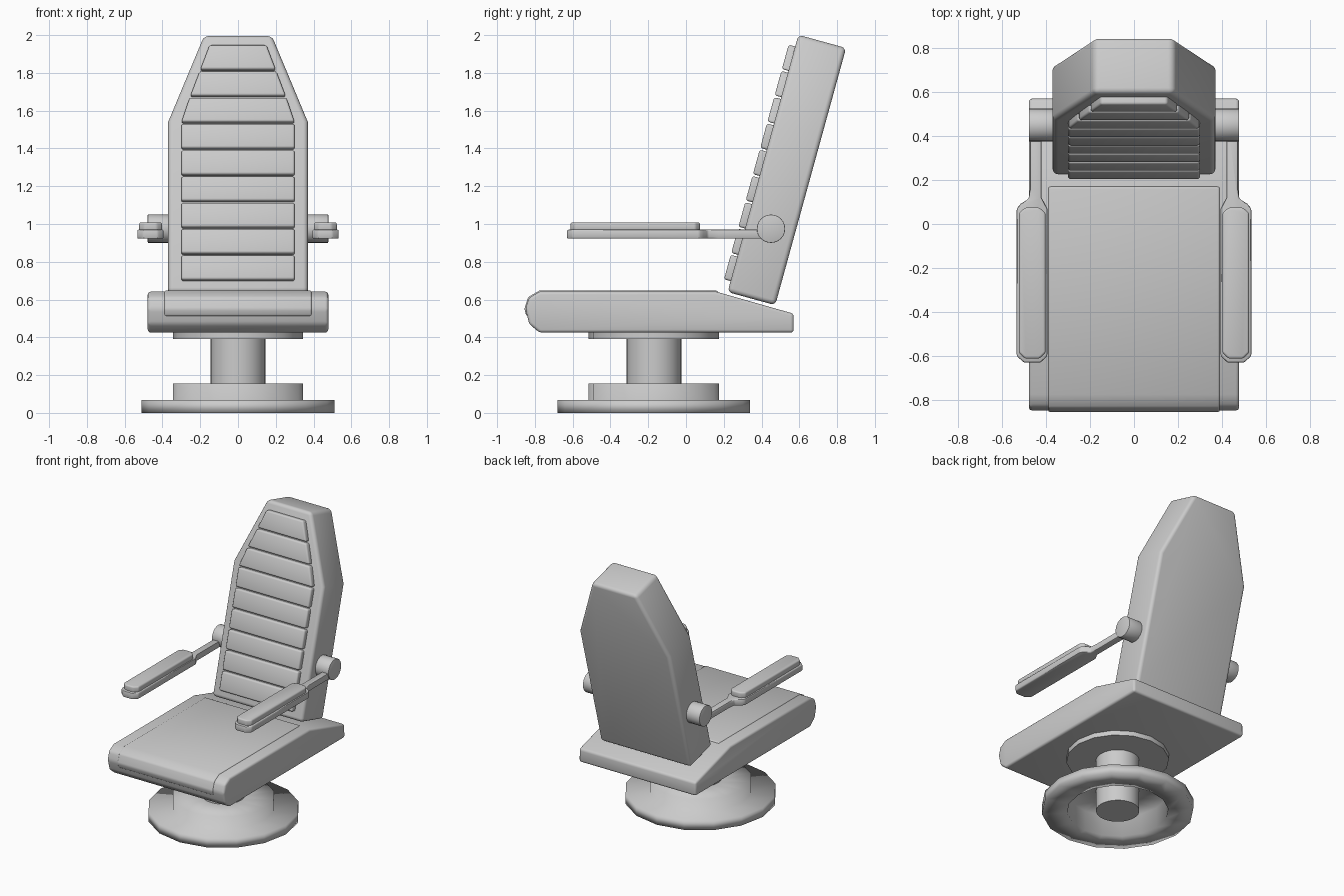
import bpy, bmesh
from math import sin, cos, pi, radians
from mathutils import Vector

if "Cube" in bpy.data.objects:
    bpy.data.objects.remove(bpy.data.objects["Cube"])


def finish(bm, name, bevel=0, segs=3, smooth_all=False):
    bmesh.ops.recalc_face_normals(bm, faces=bm.faces)
    me = bpy.data.meshes.new(name)
    bm.to_mesh(me)
    bm.free()
    ob = bpy.data.objects.new(name, me)
    bpy.context.collection.objects.link(ob)
    bpy.ops.object.select_all(action='DESELECT')
    ob.select_set(True)
    bpy.context.view_layer.objects.active = ob
    if bevel:
        m = ob.modifiers.new("Bevel", 'BEVEL')
        m.width, m.segments = bevel, segs
        m.limit_method, m.angle_limit = 'ANGLE', radians(30)
        bpy.ops.object.modifier_apply(modifier=m.name)
    if smooth_all:
        bpy.ops.object.shade_smooth()
    else:
        bpy.ops.object.shade_smooth_by_angle(angle=radians(40))
    return ob


def prism(name, pts, place, d0, d1, bevel=0, segs=3):
    """Extrude a 2D outline from depth d0 to d1; place(a, b, d) gives the 3D point."""
    bm = bmesh.new()
    lo, hi = ([bm.verts.new(place(a, b, d)) for a, b in pts] for d in (d0, d1))
    bm.faces.new(lo)
    bm.faces.new(hi)
    n = len(pts)
    for i in range(n):
        j = (i + 1) % n
        bm.faces.new((lo[i], lo[j], hi[j], hi[i]))
    return finish(bm, name, bevel, segs)


def lathe(name, profile, sides, y, smooth_all=False):
    """Revolve (radius, z) points about a vertical axis; zero radius closes the end."""
    bm = bmesh.new()
    rings = [[bm.verts.new((r * cos(2 * pi * k / sides), y + r * sin(2 * pi * k / sides), z))
              for k in range(sides)] for r, z in profile]
    for a, b in zip(rings, rings[1:]):
        for k in range(sides):
            j = (k + 1) % sides
            bm.faces.new((a[k], a[j], b[j], b[k]))
    bmesh.ops.remove_doubles(bm, verts=bm.verts, dist=1e-5)
    return finish(bm, name, smooth_all=smooth_all)


# Swivel base: stepped ring, hollow underneath, with a column and mounting plate
BY = -0.17
lathe("base", [(0.145, 0.155), (0.345, 0.155), (0.345, 0.068), (0.51, 0.068), (0.51, 0),
               (0.34, 0), (0.34, 0.15), (0.145, 0.15)], 16, BY, True)
lathe("column", [(0, 0), (0.145, 0), (0.145, 0.395), (0, 0.395)], 32, BY)
lathe("mounting_plate", [(0, 0.39), (0.345, 0.39), (0.345, 0.43), (0, 0.43)], 16, BY)


# Seat body with side bolsters, and the inset centre cushion that rolls over the front
def side_view(a, b, d):
    return (d, a, b)


prism("seat", [(0.57, 0.425), (0.57, 0.525), (0.16, 0.642), (-0.775, 0.642), (-0.832, 0.61),
               (-0.85, 0.55), (-0.83, 0.47), (-0.775, 0.425)], side_view, -0.478, 0.478, 0.016)
prism("seat_cushion", [(0.17, 0.58), (0.17, 0.647), (-0.775, 0.648), (-0.836, 0.613),
                       (-0.856, 0.55), (-0.845, 0.512), (-0.78, 0.512), (-0.75, 0.58)],
      side_view, -0.39, 0.39, 0.01)

# Backrest, drawn in its own tilted plane: a across, b up the slope, d into the thickness
TILT = radians(15.4)
FOOT = Vector((0, 0.22, 0.64))
UP = Vector((0, sin(TILT), cos(TILT)))
BACK = Vector((0, cos(TILT), -sin(TILT)))


def on_back(a, b, d):
    return FOOT + Vector((a, 0, 0)) + UP * b + BACK * d


SHOULDER, TOP = 0.94, 1.412
prism("backrest", [(-0.37, 0), (0.37, 0), (0.37, SHOULDER), (0.18, TOP), (-0.18, TOP),
                   (-0.37, SHOULDER)], on_back, 0, 0.262, 0.025, 4)


# Nine horizontal pads that narrow towards the head
def pad_half(b):
    return 0.3 if b < SHOULDER else 0.3 - (b - SHOULDER) * 0.365


for i in range(9):
    b0 = 0.06 + i * 0.1443
    b1 = b0 + 0.134
    outline = [(-pad_half(b0), b0), (pad_half(b0), b0), (pad_half(b1), b1), (-pad_half(b1), b1)]
    prism(f"back_pad_{i + 1}", outline, on_back, -0.036, 0.03, 0.012)

# Armrests: pivot, arm with wide plate, and pad on top
ARM = [(0.425, -0.63), (0.50, -0.63), (0.533, -0.60), (0.533, 0.07), (0.515, 0.092),
       (0.478, 0.115), (0.472, 0.17), (0.472, 0.45), (0.42, 0.45), (0.42, 0.12),
       (0.394, 0.07), (0.394, -0.60)]
PAD = [(0.43, -0.612), (0.495, -0.612), (0.523, -0.585), (0.523, 0.05), (0.495, 0.075),
       (0.43, 0.075), (0.402, 0.05), (0.402, -0.585)]
DISC = [(0.45 + 0.075 * cos(2 * pi * k / 24), 0.975 + 0.075 * sin(2 * pi * k / 24))
        for k in range(24)]
for side, s in (("left", -1), ("right", 1)):
    def flat(a, b, d, s=s):
        return (s * a, b, d)
    prism(f"{side}_arm", ARM, flat, 0.922, 0.97, 0.008, 2)
    prism(f"{side}_arm_pad", PAD, flat, 0.96, 1.008, 0.01)
    prism(f"{side}_arm_pivot", DISC, side_view, s * 0.34, s * 0.478, 0.004, 2)
